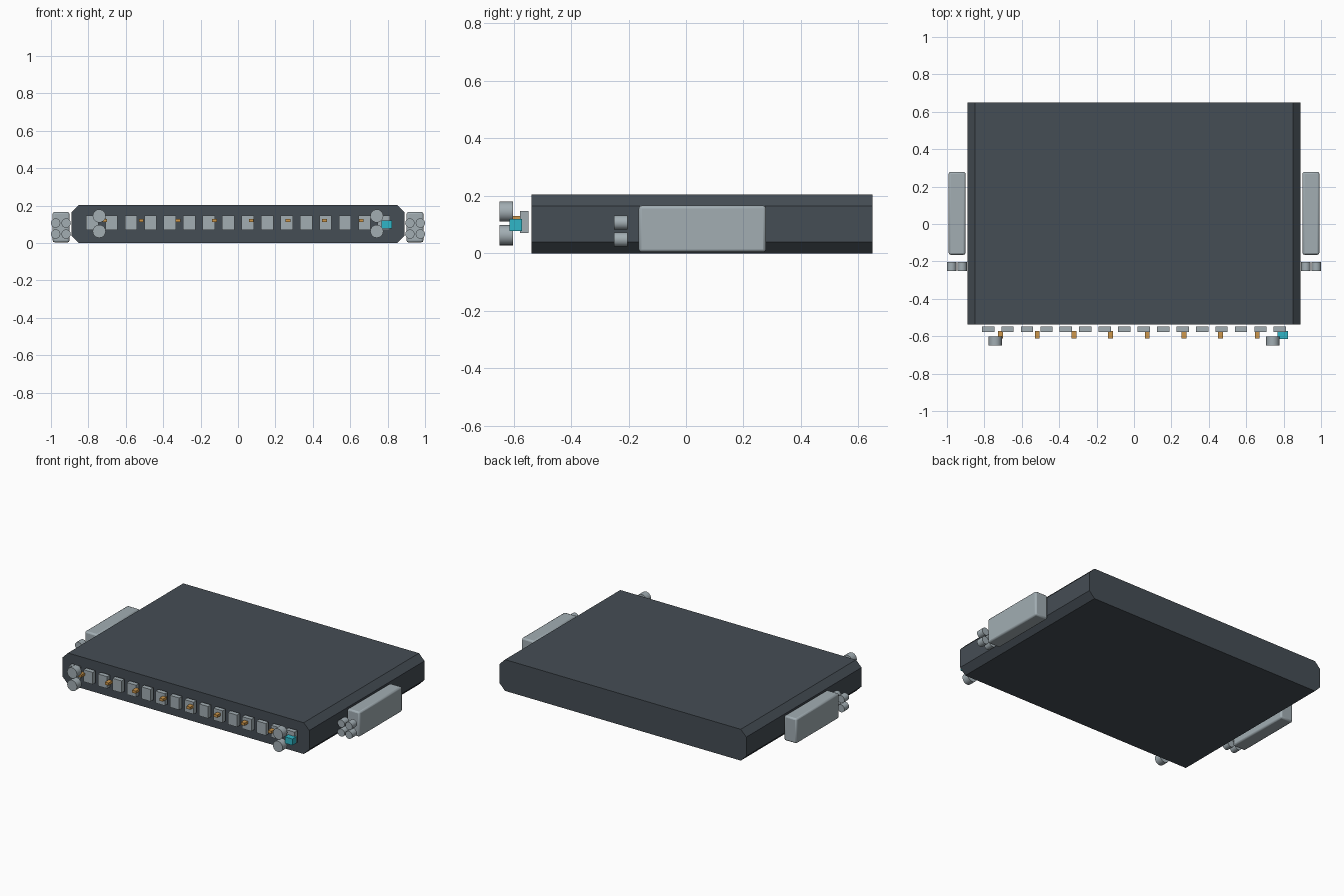
import bpy, bmesh, math

if "Cube" in bpy.data.objects:
    bpy.data.objects.remove(bpy.data.objects["Cube"])


def material(name, rgb):
    m = bpy.data.materials.new(name)
    m.diffuse_color = (*rgb, 1)
    m.use_nodes = True
    m.node_tree.nodes["Principled BSDF"].inputs["Base Color"].default_value = m.diffuse_color
    return m


DARK = material("dark_shell", (0.06, 0.075, 0.09))
GREY = material("light_metal", (0.36, 0.42, 0.45))
ORANGE = material("orange", (0.62, 0.31, 0.07))
CYAN = material("cyan", (0.03, 0.47, 0.57))


def box(name, centre, size, mat, bevel=0):
    bpy.ops.mesh.primitive_cube_add(size=1, location=centre)
    o = bpy.context.object
    o.name = name
    o.scale = size
    bpy.ops.object.transform_apply(location=False, rotation=False, scale=True)
    o.data.materials.append(mat)
    if bevel:
        b = o.modifiers.new("bevel", "BEVEL")
        b.width = bevel
        b.segments = 2
        bpy.ops.object.shade_smooth_by_angle(angle=math.radians(35))
    return o


def knob(name, centre, radius, depth):
    # cylinder lying along y
    bpy.ops.mesh.primitive_cylinder_add(vertices=24, radius=radius, depth=depth,
                                        location=centre, rotation=(math.pi / 2, 0, 0))
    o = bpy.context.object
    o.name = name
    o.data.materials.append(GREY)
    bpy.ops.object.shade_smooth_by_angle(angle=math.radians(35))


# Main slab: chamfered octagonal section extruded front to back
W, H, C = 0.89, 0.204, 0.04
Y0, Y1 = -0.537, 0.65
profile = [(-W + C, 0), (W - C, 0), (W, C), (W, H - C),
           (W - C, H), (-W + C, H), (-W, H - C), (-W, C)]
bm = bmesh.new()
face = bm.faces.new([bm.verts.new((x, Y0, z)) for x, z in profile])
ext = bmesh.ops.extrude_face_region(bm, geom=[face])
bmesh.ops.translate(bm, vec=(0, Y1 - Y0, 0),
                    verts=[v for v in ext["geom"] if isinstance(v, bmesh.types.BMVert)])
bmesh.ops.recalc_face_normals(bm, faces=bm.faces)
mesh = bpy.data.meshes.new("main_slab")
bm.to_mesh(mesh)
bm.free()
mesh.materials.append(DARK)
bpy.context.collection.objects.link(bpy.data.objects.new("main_slab", mesh))

for side, s in (("left", -1), ("right", 1)):
    # Side pods with a cluster of four nozzles
    box(f"{side}_pod", (s * 0.946, 0.057, 0.085), (0.09, 0.443, 0.162), GREY, 0.01)
    for x in (0.919, 0.975):
        for z in (0.048, 0.107):
            knob(f"{side}_pod_nozzle", (s * x, -0.227, z), 0.025, 0.048)
    # Paired front knobs
    for z in (0.063, 0.145):
        knob(f"{side}_front_knob", (s * 0.742, -0.626, z), 0.035, 0.048)

# Row of front blocks
for i in range(16):
    box("front_block", (-0.78 + 0.104 * i, -0.563, 0.109), (0.066, 0.03, 0.078), GREY)

# Orange indicators
for i in range(8):
    box("indicator", (-0.713 + 0.196 * i, -0.593, 0.121), (0.026, 0.04, 0.017), ORANGE)

# Cyan status light
box("status_light", (0.795, -0.593, 0.099), (0.055, 0.043, 0.042), CYAN)
